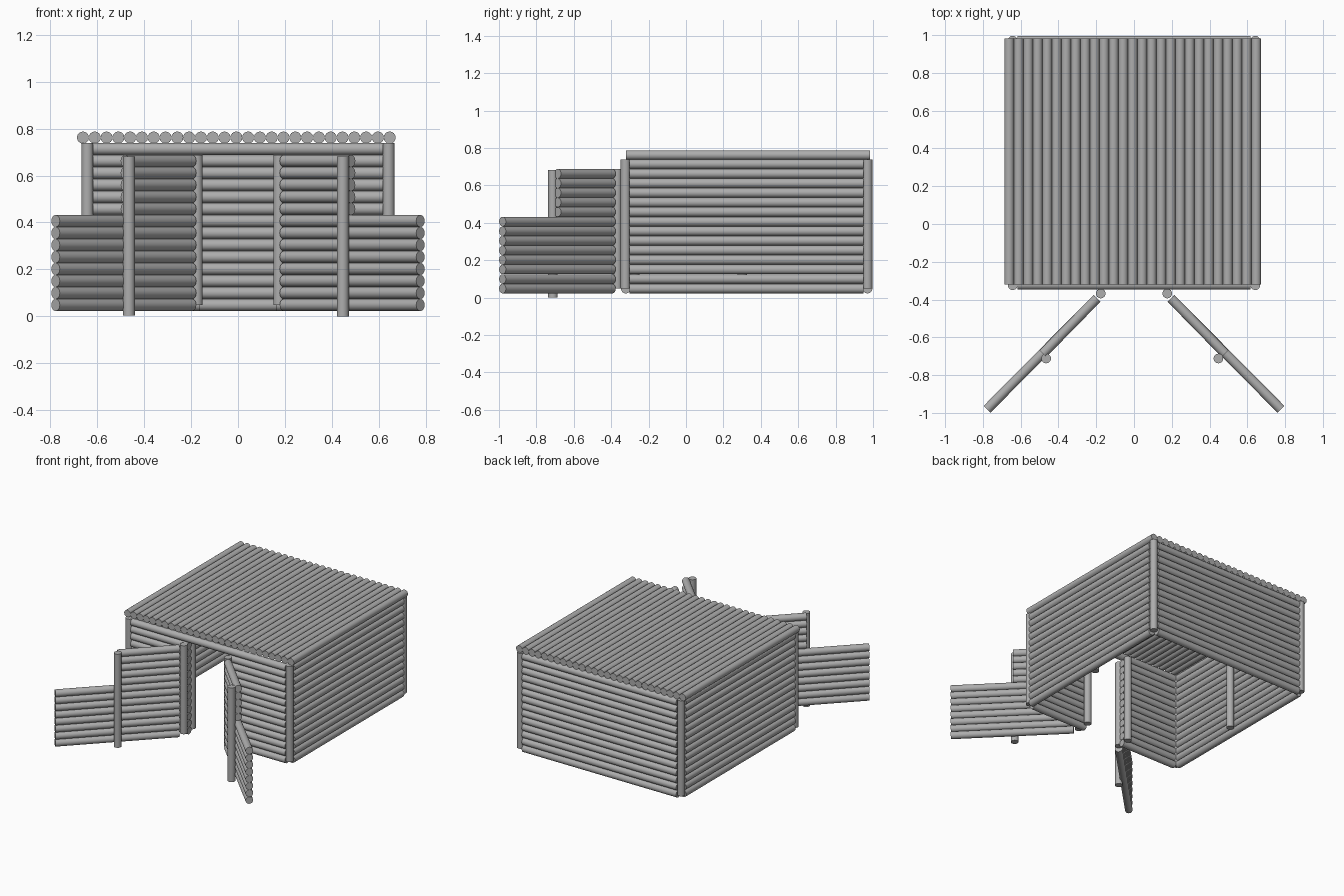
import bpy
from mathutils import Vector

if "Cube" in bpy.data.objects:
    bpy.data.objects.remove(bpy.data.objects["Cube"], do_unlink=True)

R = 0.0255        # log radius
STEP = 0.0512     # log spacing
Z0 = 0.048        # centre of the lowest log
TOP = 0.739       # top of the walls
ROWS = 14

grey = bpy.data.materials.new("weathered_grey")
grey.use_nodes = True
colour = (0.42, 0.42, 0.42, 1)
grey.diffuse_color = colour
grey.node_tree.nodes["Principled BSDF"].inputs["Base Color"].default_value = colour


def log(name, a, b):
    """Round log between two points."""
    a, b = Vector(a), Vector(b)
    d = b - a
    bpy.ops.mesh.primitive_cylinder_add(
        vertices=24, radius=R, depth=d.length, location=(a + b) / 2,
        rotation=d.to_track_quat("Z", "Y").to_euler())
    ob = bpy.context.object
    ob.name = name
    ob.data.materials.append(grey)
    bpy.ops.object.shade_smooth_by_angle()
    return ob


def log_wall(name, a, b, rows):
    """Stack of level logs between two plan points."""
    for i in rows:
        z = Z0 + i * STEP
        log(f"{name}_log_{i + 1}", (*a, z), (*b, z))


def post(name, x, y, z0=Z0, z1=TOP):
    log(name, (x, y, z0), (x, y, z1))


FRONT, BACK, SIDE = -0.322, 0.971, 0.642

# Back wall and the log over the doorway
log_wall("back_wall", (-0.618, BACK), (0.618, BACK), range(ROWS))
log_wall("door_lintel", (-0.618, FRONT), (0.618, FRONT), [ROWS - 1])

for side, s in (("left", 1), ("right", -1)):
    # Side wall and front wall beside the doorway
    log_wall(f"{side}_wall", (s * SIDE, -0.302), (s * SIDE, 0.949), range(ROWS))
    log_wall(f"{side}_front_wall", (s * 0.165, FRONT), (s * 0.618, FRONT), range(ROWS - 1))

    # Posts at the corners, inside the side wall and around the doorway
    post(f"{side}_front_corner_post", s * SIDE, FRONT - 0.002)
    post(f"{side}_back_corner_post", s * SIDE, BACK)
    post(f"{side}_inner_wall_post", s * 0.59, 0.30)
    post(f"{side}_outer_door_post", s * 0.176, -0.368, Z0, 0.688)
    post(f"{side}_inner_door_post", s * 0.176, -0.274, Z0, 0.688)

    # Angled entrance wing: long low logs, short high logs, outer post
    start = (s * 0.196, -0.394)
    log_wall(f"{side}_wing_low", start, (s * 0.778, -0.981), range(8))
    log_wall(f"{side}_wing_high", start, (s * 0.482, -0.686), range(8, ROWS - 1))
    post(f"{side}_wing_post", s * 0.456 - 0.009, -0.712, 0.004 if s < 0 else 0, 0.681)

# Flat roof of logs running front to back
for i in range(27):
    x = -0.661 + i * 0.0503
    log(f"roof_log_{i + 1}", (x, -0.321, 0.762), (x, 0.983, 0.762))
